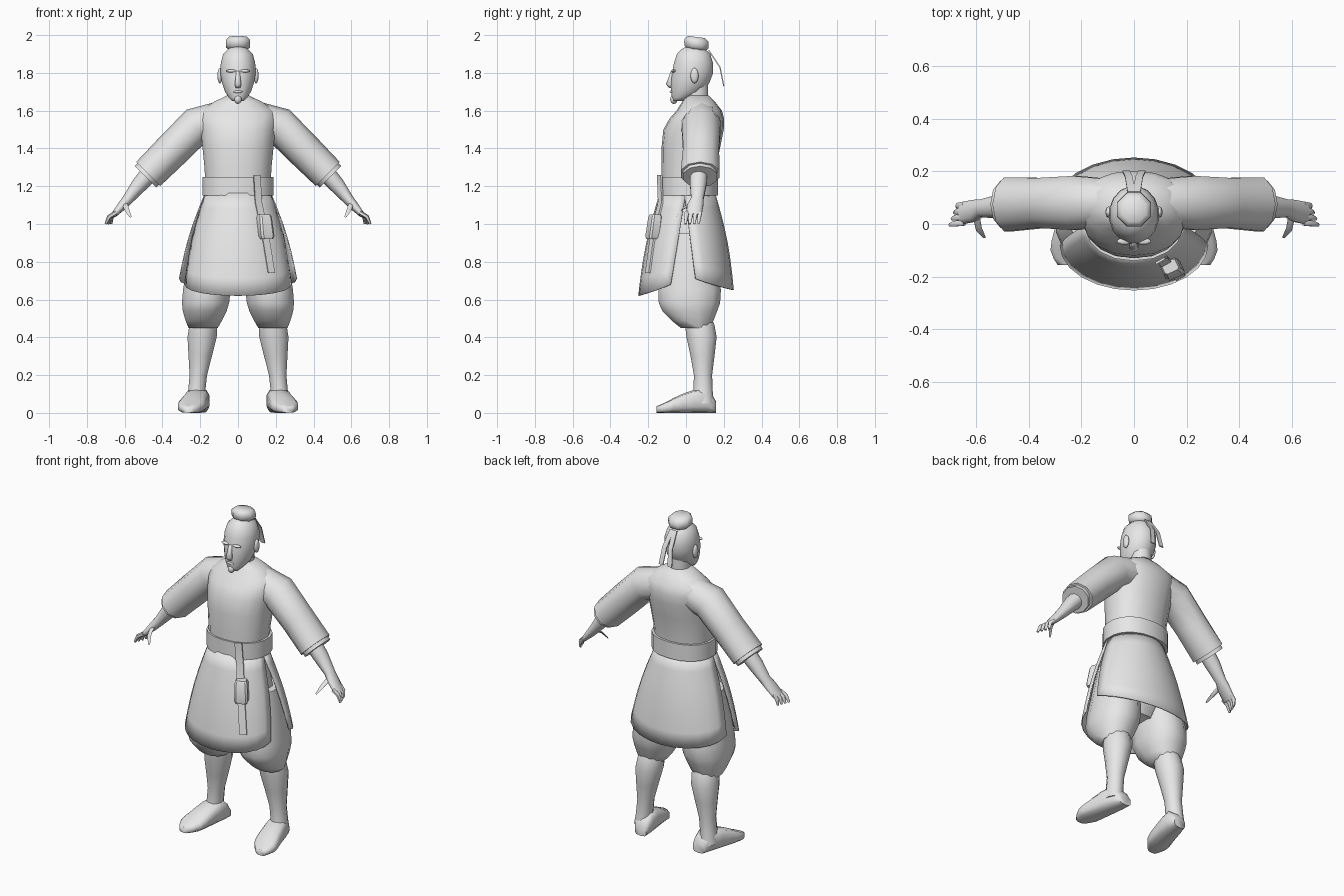
import bpy, bmesh
from math import sin, cos, pi, radians
from mathutils import Vector, Matrix

cube = bpy.data.objects.get("Cube")
if cube:
    bpy.data.objects.remove(cube)

shade = 0.8
grey = bpy.data.materials.new("plain_grey")
grey.use_nodes = True
grey.diffuse_color = (shade, shade, shade, 1)
grey.node_tree.nodes["Principled BSDF"].inputs["Base Color"].default_value = (shade, shade, shade, 1)


def finish(name, bm, side=1, angle=60):
    """Turn a bmesh into a grey object, mirrored in x when side is negative."""
    bm.transform(Matrix.Diagonal((side, 1, 1, 1)))
    bmesh.ops.recalc_face_normals(bm, faces=bm.faces)
    mesh = bpy.data.meshes.new(name)
    bm.to_mesh(mesh)
    bm.free()
    mesh.materials.append(grey)
    for polygon in mesh.polygons:
        polygon.use_smooth = True
    mesh.set_sharp_from_angle(angle=radians(angle))
    obj = bpy.data.objects.new(name, mesh)
    bpy.context.collection.objects.link(obj)
    return obj


def bridge(bm, rows, closed):
    """Fill quads between neighbouring rows of vertices."""
    count = len(rows[0])
    for a, b in zip(rows, rows[1:]):
        for i in range(count if closed else count - 1):
            j = (i + 1) % count
            bm.faces.new((a[i], a[j], b[j], b[i]))


def loft(name, rings, sides=12, power=1, side=1, angle=60):
    """Skin closed rings, each given as centre, half axis, half axis."""
    def squared(c):
        return abs(c) ** power * (1 if c > 0 else -1)
    bm = bmesh.new()
    turns = [2 * pi * (i + 0.5) / sides for i in range(sides)]
    rows = [[bm.verts.new(Vector(centre) + Vector(u) * squared(cos(a)) + Vector(v) * squared(sin(a)))
             for a in turns] for centre, u, v in rings]
    bridge(bm, rows, True)
    bm.faces.new(rows[0])
    bm.faces.new(rows[-1])
    return finish(name, bm, side, angle)


def smooth_rows(rows, steps):
    """Pass a spline through a few key rows of numbers."""
    keys = [Vector(row) for row in rows]
    result = []
    for i in range(len(keys) - 1):
        a, b = keys[i], keys[i + 1]
        leave = (b - keys[max(i - 1, 0)]) / 2
        arrive = (keys[min(i + 2, len(keys) - 1)] - a) / 2
        for step in range(steps):
            t = step / steps
            blend = t * t * (3 - 2 * t)
            bend = t * (1 - t)
            result.append(a.lerp(b, blend) + (leave * (1 - t) - arrive * t) * bend)
    return result + [keys[-1]]


def column(name, keys, centre_x=lambda z: 0, steps=2, **options):
    """Upright form from rows of height, half width, front y, back y."""
    rings = [((centre_x(z), (front + back) / 2, z), (width, 0, 0), (0, (back - front) / 2, 0))
             for z, width, front, back in smooth_rows(keys, steps)]
    return loft(name, rings, **options)


def tube(name, keys, **options):
    """Limb along a path, from rows of x, y, z, half depth, half thickness."""
    path = [Vector(key[:3]) for key in keys]
    rings = []
    for i, key in enumerate(keys):
        along = path[min(i + 1, len(path) - 1)] - path[max(i - 1, 0)]
        depth = Vector((0, 1, 0))
        across = along.cross(depth).normalized()
        rings.append((path[i], depth * key[3], across * key[4]))
    return loft(name, rings, **options)


def strip(name, points, across, out, side=1):
    """Thin flat band through a few points."""
    return loft(name, [(p, across, out) for p in points], sides=4, side=side, angle=30)


def blob(name, centre, radii, side=1):
    bm = bmesh.new()
    bmesh.ops.create_icosphere(bm, subdivisions=2, radius=1)
    bm.transform(Matrix.Translation(centre) @ Matrix.Diagonal((*radii, 1)))
    return finish(name, bm, side, 80)


def front_cloth(k, t):
    """Point on the front skirt: k runs across, t runs down."""
    s, c = sin(k * pi / 2), cos(k * pi / 2)
    waist = Vector((0.17 * s, -0.135 * c, 1.17))
    hem = Vector((0.28 * s, -0.08 - 0.17 * c, 0.62 + 0.06 * k * k))
    return waist.lerp(hem, t) + Vector((s, -c, 0)) * 0.016 * sin(pi * t)


def back_cloth(k, t):
    s, c = sin(k * pi / 2), cos(k * pi / 2)
    waist = Vector((0.17 * s, 0.16 * c - 0.01, 1.17))
    hem = Vector((0.31 * s, 0.05 + 0.2 * c, 0.65 + 0.06 * k * k))
    return waist.lerp(hem, t) + Vector((s, c, 0)) * 0.016 * sin(pi * t)


def skirt_panel(name, cloth, rows=6, columns=12):
    bm = bmesh.new()
    grid = [[bm.verts.new(cloth(2 * c / columns - 1, r / rows)) for c in range(columns + 1)]
            for r in range(rows + 1)]
    bridge(bm, grid, False)
    solid = finish(name, bm).modifiers.new("cloth thickness", "SOLIDIFY")
    solid.thickness = 0.006
    solid.offset = 0


# Robe, belt, skirt and hips
column("robe_body", [(1.1, .17, -.13, .15), (1.3, .18, -.13, .16), (1.5, .2, -.12, .2),
                     (1.6, .2, -.05, .19), (1.68, .06, 0, .12)], sides=18, power=.9, angle=80)
column("belt", [(1.15, .19, -.14, .17), (1.25, .19, -.14, .17)], sides=18, power=.9)
skirt_panel("front_skirt", front_cloth)
skirt_panel("back_skirt", back_cloth)
column("hips", [(1.1, .17, -.1, .13), (.85, .22, -.12, .16), (.68, .1, -.05, .1)])

# Head
column("neck", [(1.6, .06, -.01, .12), (1.75, .06, -.01, .12)])
column("head", [(1.65, .03, -.07, -.02), (1.7, .07, -.08, .09), (1.8, .096, -.076, .146),
                (1.9, .08, -.05, .13), (1.94, .03, 0, .08)], sides=16, angle=80)
column("nose", [(1.72, .015, -.09, -.06), (1.74, .02, -.106, -.06), (1.81, .01, -.08, -.06)],
       steps=1, sides=6, angle=80)
blob("goatee", (0, -.064, 1.66), (.02, .02, .025))
blob("lips", (0, -.073, 1.7), (.025, .014, .008))

# Topknot: a tilted barrel
barrel = []
for step in range(5):
    t = step / 4
    radius = 0.07 * (1 - 0.3 * (2 * t - 1) ** 4)
    barrel.append(((0, 0.055, 1.92 + 0.07 * t), (radius, 0, 0), (0, radius, -radius / 8)))
loft("topknot", barrel, sides=8, angle=50)

# Strap and pouch hang from the belt along the front skirt
lift = Vector((.004, -.008, 0))
hang = [Vector((.1, -.14, 1.26))]
hang += [front_cloth(.37 + .1 * t, t) + lift for t in (.1, .3, .5, .8)]
strip("hanging_strap", hang, (.025, .014, 0), (-.002, .006, 0))
pouch_middle = front_cloth(.42, .34) + lift * 2
pouch_rings = []
for height, scale in ((.065, .8), (.05, 1), (-.05, 1.1), (-.065, .9)):
    centre = pouch_middle + Vector((-height / 10, height / 8, height))
    pouch_rings.append((centre, Vector((.033, .015, 0)) * scale, Vector((-.012, .026, 0)) * scale))
loft("pouch", pouch_rings, sides=8, power=.4, angle=30)


def leg_x(z):
    """The legs spread outward toward the ground."""
    return 0.23 - 0.1 * z


# Everything that comes in pairs
for label, side in (("left", 1), ("right", -1)):
    blob(label + "_ear", (.096, .045, 1.785), (.013, .022, .042), side)
    blob(label + "_brow", (.036, -.066, 1.81), (.03, .013, .008), side)
    ribbon = [(.01, .12, 1.92), (.02, .18, 1.83), (.03, .2, 1.73)]
    strip(label + "_ribbon", ribbon, (.02, 0, 0), (0, .004, .002), side)

    # Arm
    tube(label + "_sleeve", [(.09, .085, 1.55, .09, .1), (.22, .08, 1.52, .108, .1),
                             (.35, .08, 1.39, .1, .095), (.475, .075, 1.265, .108, .09)],
         sides=10, side=side)
    tube(label + "_inner_sleeve", [(.4, .075, 1.34, .09, .08), (.49, .075, 1.25, .095, .08)],
         sides=10, side=side)
    tube(label + "_forearm_and_palm", [(.43, .07, 1.31, .05, .05), (.52, .065, 1.21, .046, .043),
                                       (.58, .06, 1.135, .035, .03), (.61, .05, 1.1, .044, .025),
                                       (.66, .04, 1.045, .044, .014)], sides=10, side=side, angle=75)
    for i, finger in enumerate(("index", "middle", "ring", "little")):
        knuckle = Vector((.645, .005 + .023 * i, 1.06))
        tip = Vector((.7 - .009 * i, knuckle.y - .008, 1))
        bend = knuckle.lerp(tip, .5) + Vector((.01, 0, .008))
        tube(f"{label}_{finger}_finger", [(*knuckle, .013, .013), (*bend, .012, .012),
                                          (*tip, .007, .007)], sides=6, side=side)
    thumb = [((.6, .03, 1.11), (.014, 0, 0), (0, .01, .014)),
             ((.59, -.02, 1.08), (.013, 0, 0), (0, .01, .013)),
             ((.57, -.05, 1.04), (.006, 0, 0), (0, .004, .006))]
    loft(label + "_thumb", thumb, sides=6, side=side)

    # Leg
    column(label + "_trouser_leg", [(.95, .11, -.1, .14), (.65, .13, -.15, .19),
                                    (.54, .12, -.13, .17), (.45, .08, -.03, .13)],
           leg_x, power=.9, side=side)
    column(label + "_shin", [(.5, .07, -.01, .14), (.4, .08, 0, .165), (.2, .048, .04, .14),
                             (.05, .05, .03, .15)], leg_x, side=side)
    foot = [((.23 - .2 * y, y, height / 2), (width, 0, 0), (0, 0, height / 2))
            for y, width, height in smooth_rows([(.16, .04, .06), (.1, .06, .13), (-.02, .07, .1),
                                                 (-.1, .07, .06), (-.156, .03, .035)], 2)]
    loft(label + "_boot_foot", foot, sides=10, power=.65, side=side)
